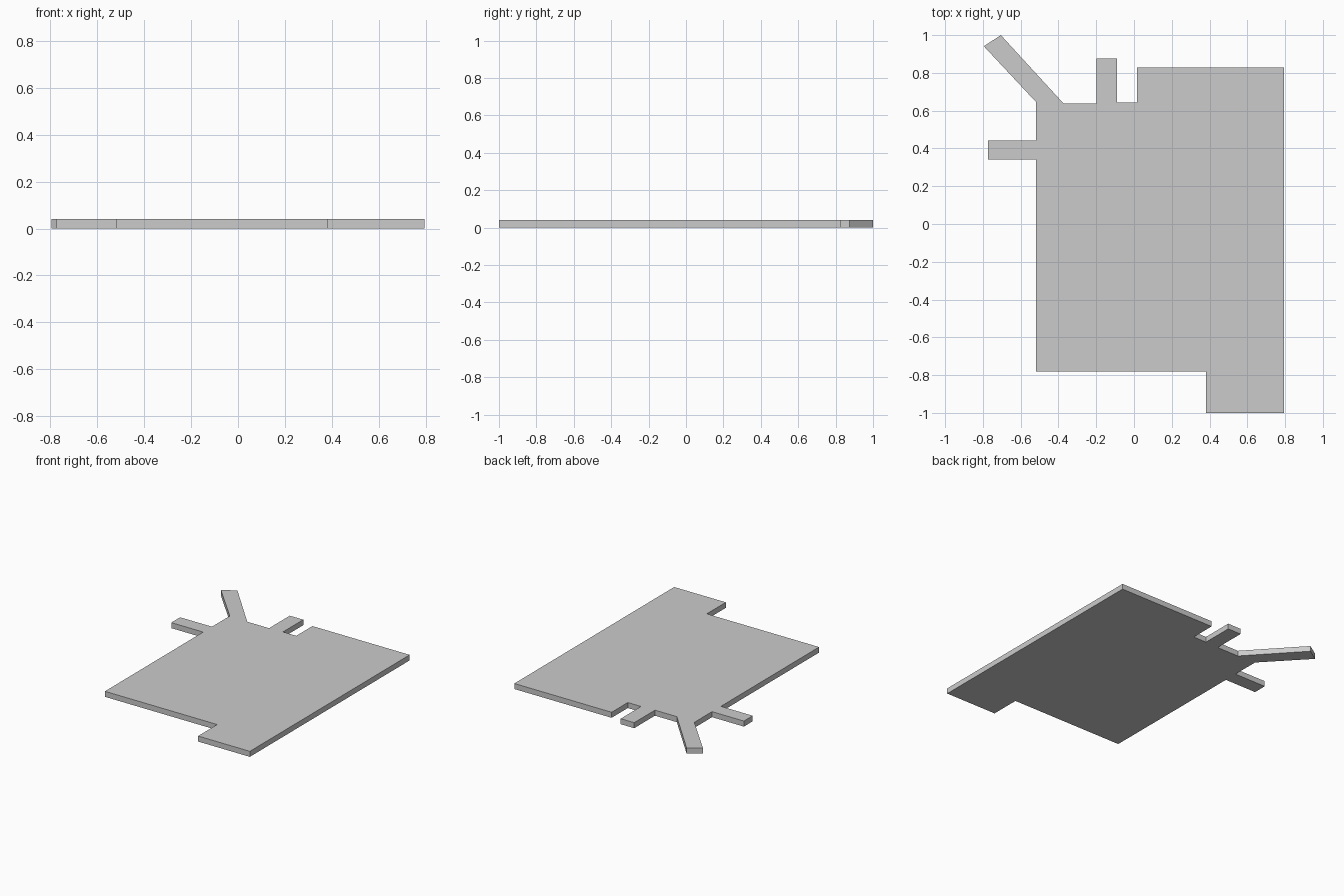
import bpy, bmesh

if "Cube" in bpy.data.objects:
    bpy.data.objects.remove(bpy.data.objects["Cube"])

THICKNESS = 0.04

# Plate outline seen from above, counter-clockwise
OUTLINE = [
    # front edge with the step at the right
    (-0.518, -0.782), (0.381, -0.782), (0.381, -1.0), (0.795, -1.0),
    # raised back-right section
    (0.795, 0.828), (0.016, 0.828), (0.016, 0.643), (-0.09, 0.643),
    # back tab
    (-0.09, 0.875), (-0.198, 0.875), (-0.198, 0.638), (-0.373, 0.638),
    # diagonal arm
    (-0.705, 1.0), (-0.795, 0.941), (-0.518, 0.645),
    # left tab
    (-0.518, 0.442), (-0.773, 0.442), (-0.773, 0.341), (-0.518, 0.341),
]


def extruded_plate(name, outline, height):
    bm = bmesh.new()
    base = bm.faces.new([bm.verts.new((x, y, 0)) for x, y in outline])
    top = bmesh.ops.extrude_face_region(bm, geom=[base], use_keep_orig=True)
    verts = [v for v in top["geom"] if isinstance(v, bmesh.types.BMVert)]
    bmesh.ops.translate(bm, verts=verts, vec=(0, 0, height))
    bmesh.ops.recalc_face_normals(bm, faces=bm.faces)
    mesh = bpy.data.meshes.new(name)
    bm.to_mesh(mesh)
    bm.free()
    obj = bpy.data.objects.new(name, mesh)
    bpy.context.collection.objects.link(obj)
    return obj


# Flat floor slab with its projecting paths
extruded_plate("floor_slab", OUTLINE, THICKNESS)
